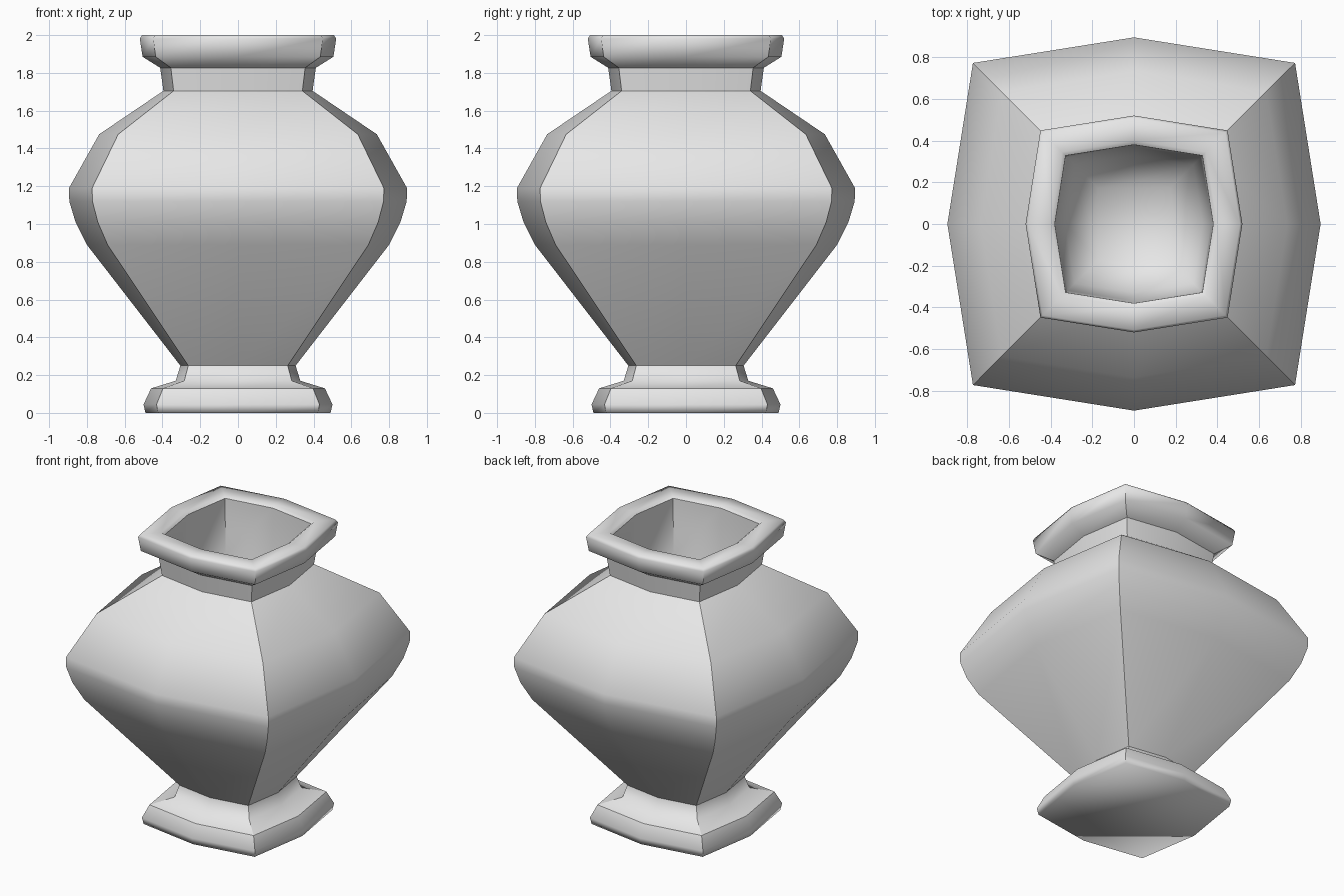
import bpy
import bmesh

cube = bpy.data.objects.get("Cube")
if cube:
    bpy.data.objects.remove(cube, do_unlink=True)

clay = bpy.data.materials.new("light_grey_clay")
clay.use_nodes = True
clay.diffuse_color = (0.8, 0.8, 0.8, 1)
clay.node_tree.nodes["Principled BSDF"].inputs["Base Color"].default_value = (0.8, 0.8, 0.8, 1)

CORNER = 0.863  # corner coordinate relative to the bowed side's middle
DIRECTIONS = [(1, 0), (CORNER, CORNER), (0, 1), (-CORNER, CORNER),
              (-1, 0), (-CORNER, -CORNER), (0, -1), (CORNER, -CORNER)]

# Profile: side radius, height, and whether the ring is a hard edge
PROFILE = [
    # foot
    (0.49, 0.0, False), (0.50, 0.045, False), (0.46, 0.13, True),
    (0.33, 0.17, False), (0.305, 0.25, True),
    # body
    (0.80, 0.89, False), (0.86, 1.01, False), (0.893, 1.12, False),
    (0.895, 1.19, False), (0.735, 1.475, False), (0.395, 1.705, True),
    # neck and rim
    (0.412, 1.827, True), (0.505, 1.885, False), (0.52, 1.982, False),
    (0.508, 2.0, False), (0.40, 2.0, False), (0.38, 1.985, True),
    # hollow inside
    (0.37, 1.6, False), (0.33, 1.4, False), (0.20, 1.25, False),
]

bm = bmesh.new()
rings = [[bm.verts.new((r * x, r * y, z)) for x, y in DIRECTIONS]
         for r, z, _ in PROFILE]
for low, high in zip(rings, rings[1:]):
    for i in range(8):
        j = (i + 1) % 8
        bm.faces.new((low[i], low[j], high[j], high[i]))
bm.faces.new(rings[0][::-1])   # underside
bm.faces.new(rings[-1])        # inner floor

for face in bm.faces:
    face.smooth = True

# Hard rings, and hard corners except over the rounded lip and inner bowl
for ring, (_, _, hard) in zip(rings, PROFILE):
    if hard:
        for i in range(8):
            bm.edges.get((ring[i], ring[(i + 1) % 8])).smooth = False
for k in range(len(rings) - 1):
    if PROFILE[k][1] < 1.98 and k < 13 or k == 16:
        for i in (1, 3, 5, 7):
            bm.edges.get((rings[k][i], rings[k + 1][i])).smooth = False

mesh = bpy.data.meshes.new("vase")
bm.to_mesh(mesh)
bm.free()
mesh.materials.append(clay)
vase = bpy.data.objects.new("vase", mesh)
bpy.context.collection.objects.link(vase)
